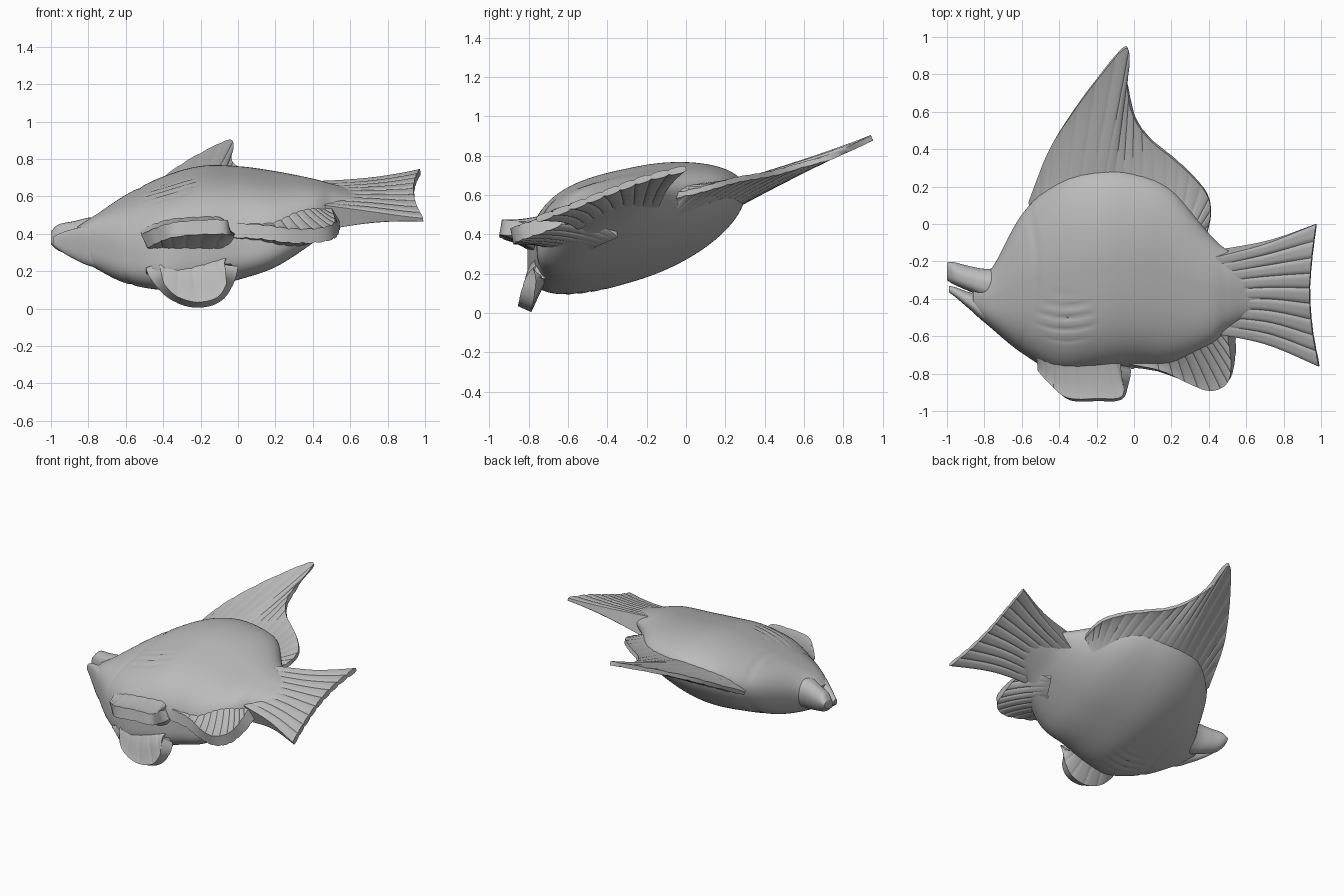
import bpy, bmesh, math
from mathutils import Vector

cube = bpy.data.objects.get("Cube")
if cube:
    bpy.data.objects.remove(cube, do_unlink=True)

mat = bpy.data.materials.new("plain grey")
mat.use_nodes = True
GREY = (0.5, 0.5, 0.5, 1)
mat.diffuse_color = GREY
bsdf = mat.node_tree.nodes["Principled BSDF"]
bsdf.inputs["Base Color"].default_value = GREY
bsdf.inputs["Roughness"].default_value = 0.7

TILT = 0.3  # the fish lies on its side, back raised


def spline(pts, u):
    """Point at u (0..1) on a smooth curve through pts."""
    p = [Vector(q) for q in pts]
    if len(p) == 2:
        return p[0].lerp(p[1], u)
    f = u * (len(p) - 1)
    i = min(int(f), len(p) - 2)
    t = f - i
    b, c = p[i], p[i + 1]
    a = p[i - 1] if i else b * 2 - c
    d = p[i + 2] if i + 2 < len(p) else c * 2 - b
    return 0.5 * (2 * b + (c - a) * t + (2 * a - 5 * b + 4 * c - d) * t * t
                  + (3 * b - a - 3 * c + d) * t ** 3)


def finish(name, bm, angle=40):
    bmesh.ops.recalc_face_normals(bm, faces=bm.faces)
    mesh = bpy.data.meshes.new(name)
    bm.to_mesh(mesh)
    bm.free()
    obj = bpy.data.objects.new(name, mesh)
    bpy.context.collection.objects.link(obj)
    mesh.materials.append(mat)
    bpy.ops.object.select_all(action='DESELECT')
    obj.select_set(True)
    bpy.context.view_layer.objects.active = obj
    bpy.ops.object.shade_smooth_by_angle(angle=math.radians(angle))


def carving(x, y):
    """Gill groove and side fin grooves cut into the flanks."""
    gill = -0.52 - 0.45 * (y + 0.24) ** 2
    h = -0.006 * math.exp(-((x - gill) / 0.014) ** 2)
    r = ((x + 0.36) / 0.18) ** 2 + ((y + 0.5) / 0.16) ** 2
    if r < 1:
        wave = abs(math.sin(50 * (y - 1.2 * (x + 0.36) ** 2)))
        h -= 0.010 * (1 - r) * (1 - wave) ** 2
    return h


def loft(name, stations, n, seg, carve=False):
    """Sheared rounded sections; station = x, low y, high y, mid z, half depth."""
    bm = bmesh.new()
    rings = []
    for i in range(n + 1):
        x, lo, hi, zc, t = spline(stations, i / n)
        yc, a = (lo + hi) / 2, (hi - lo) / 2
        ring = []
        for k in range(seg):
            th = 2 * math.pi * k / seg
            c, s = math.cos(th), math.sin(th)
            # belly edge is blunter than the back, most of all on the upper flank
            e = 1.0 if c > 0 else 2 / 3.0 if s > 0 else 2 / 2.6
            dy = a * math.copysign(abs(c) ** e, c)
            dz = t * math.copysign(abs(s) ** e, s)
            if s > 0:
                dz *= 1.08 - 0.2 * dy / a
            if carve:
                dz += math.copysign(min(1, abs(s) * 2), s) * carving(x, yc + dy)
            ring.append(bm.verts.new((x, yc + dy, zc + TILT * dy + dz)))
        rings.append(ring)
    for r0, r1 in zip(rings, rings[1:]):
        for k in range(seg):
            m = (k + 1) % seg
            bm.faces.new((r0[k], r0[m], r1[m], r1[k]))
    bm.faces.new(rings[0])
    bm.faces.new(rings[-1])
    finish(name, bm, 50)


def fin(name, rows, thick, rays, groove, nu=108, nv=16):
    """Slab through rows of points (root to rim), thinning outward, with grooves."""
    def point(u, v):
        return spline([spline(r, u) for r in rows], v)

    bm = bmesh.new()
    sides = ([], [])
    for i in range(nu + 1):
        u = i / nu
        cols = ([], [])
        for j in range(nv + 1):
            v = j / nv
            p = point(u, v)
            du = point(min(1, u + .03), v) - point(max(0, u - .03), v)
            dv = point(u, min(1, v + .05)) - point(u, max(0, v - .05))
            normal = du.cross(dv).normalized()
            h = (thick[1] + (thick[0] - thick[1]) * (1 - v) ** 1.5) / 2
            h -= groove * (1 - abs(math.sin(math.pi * rays * u))) ** 2 * min(1, v * 2)
            for col, sign in zip(cols, (1, -1)):
                col.append(bm.verts.new(p + normal * h * sign))
        for side, col in zip(sides, cols):
            side.append(col)
    for g in sides:
        for i in range(nu):
            for j in range(nv):
                bm.faces.new((g[i][j], g[i + 1][j], g[i + 1][j + 1], g[i][j + 1]))
    # close the border between both sides
    loop = ([(i, 0) for i in range(nu)] + [(nu, j) for j in range(nv)]
            + [(i, nv) for i in range(nu, 0, -1)] + [(0, j) for j in range(nv, 0, -1)])
    for (a, b), (c, d) in zip(loop, loop[1:] + loop[:1]):
        bm.faces.new((sides[0][a][b], sides[0][c][d], sides[1][c][d], sides[1][a][b]))
    finish(name, bm)


# Body from the mouth corner to the tail stem
loft("body", [
    (-.86, -.47, -.30, .36, .07), (-.76, -.56, -.235, .36, .13),
    (-.60, -.69, .05, .38, .20), (-.40, -.80, .24, .415, .25),
    (-.20, -.79, .30, .445, .275), (0, -.76, .28, .47, .25),
    (.20, -.75, .19, .49, .205), (.40, -.66, -.05, .53, .14),
    (.50, -.57, -.14, .555, .095), (.62, -.50, -.20, .575, .05),
    (.74, -.42, -.30, .60, .02)], 130, 240, carve=True)

# Open mouth
loft("upper_jaw", [
    (-.65, -.40, -.22, .375, .10), (-.78, -.40, -.24, .375, .105),
    (-.88, -.36, -.225, .375, .085), (-.96, -.325, -.205, .38, .065),
    (-1.0, -.30, -.205, .38, .03)], 30, 40)
loft("lower_jaw", [
    (-.65, -.60, -.40, .33, .10), (-.78, -.54, -.39, .335, .105),
    (-.88, -.455, -.365, .345, .075), (-.95, -.395, -.34, .355, .045),
    (-.99, -.365, -.33, .36, .02)], 30, 40)

# Tall swept fin along the back
fin("dorsal_fin", [
    [(-.53, -.02, .45), (-.4, .08, .52), (-.2, .13, .555), (0, .11, .565),
     (.2, .03, .575), (.30, -.04, .58), (.34, -.11, .58)],
    [(-.56, .12, .49), (-.46, .38, .63), (-.36, .55, .72), (-.2, .77, .82),
     (-.04, .945, .89), (-.035, .75, .80), (0, .58, .75), (.08, .46, .715),
     (.2, .36, .695), (.3, .27, .68), (.39, .16, .65), (.41, .05, .62),
     (.38, -.09, .59)]], (.16, .03), 20, .004, nu=160)

# Fanned tail
fin("tail_fin", [
    [(.38, -.17, .60), (.38, -.36, .545), (.38, -.55, .485)],
    [(.70, -.10, .665), (.70, -.36, .59), (.70, -.63, .49)],
    [(.975, 0, .735), (.95, -.2, .685), (.94, -.38, .62), (.955, -.57, .545),
     (.99, -.76, .475)]], (.17, .035), 9, .008)

# Rear belly fin
fin("anal_fin", [
    [(-.02, -.58, .38), (.2, -.58, .42), (.34, -.50, .47), (.40, -.38, .52)],
    [(-.04, -.755, .42), (.13, -.785, .41), (.27, -.84, .39), (.41, -.885, .39),
     (.505, -.84, .41), (.53, -.72, .45), (.52, -.57, .51)]],
    (.29, .08), 12, .006)

# Paired front belly fins, one spread outward and one hanging down
fin("upper_pelvic_fin", [
    [(-.5, -.60, .36), (-.3, -.60, .37), (-.05, -.58, .38)],
    [(-.5, -.78, .36), (-.44, -.86, .39), (-.35, -.935, .42), (-.2, -.94, .435),
     (-.06, -.925, .435), (-.045, -.78, .42)]], (.35, .08), 8, .004)
fin("lower_pelvic_fin", [
    [(-.48, -.55, .28), (-.25, -.55, .28), (-.04, -.55, .28)],
    [(-.47, -.73, .23), (-.25, -.73, .21), (-.035, -.73, .23)],
    [(-.46, -.775, .23), (-.41, -.80, .12), (-.33, -.815, .05), (-.22, -.82, .02),
     (-.11, -.815, .045), (-.05, -.80, .12), (-.035, -.775, .23)]],
    (.20, .075), 6, .003)
